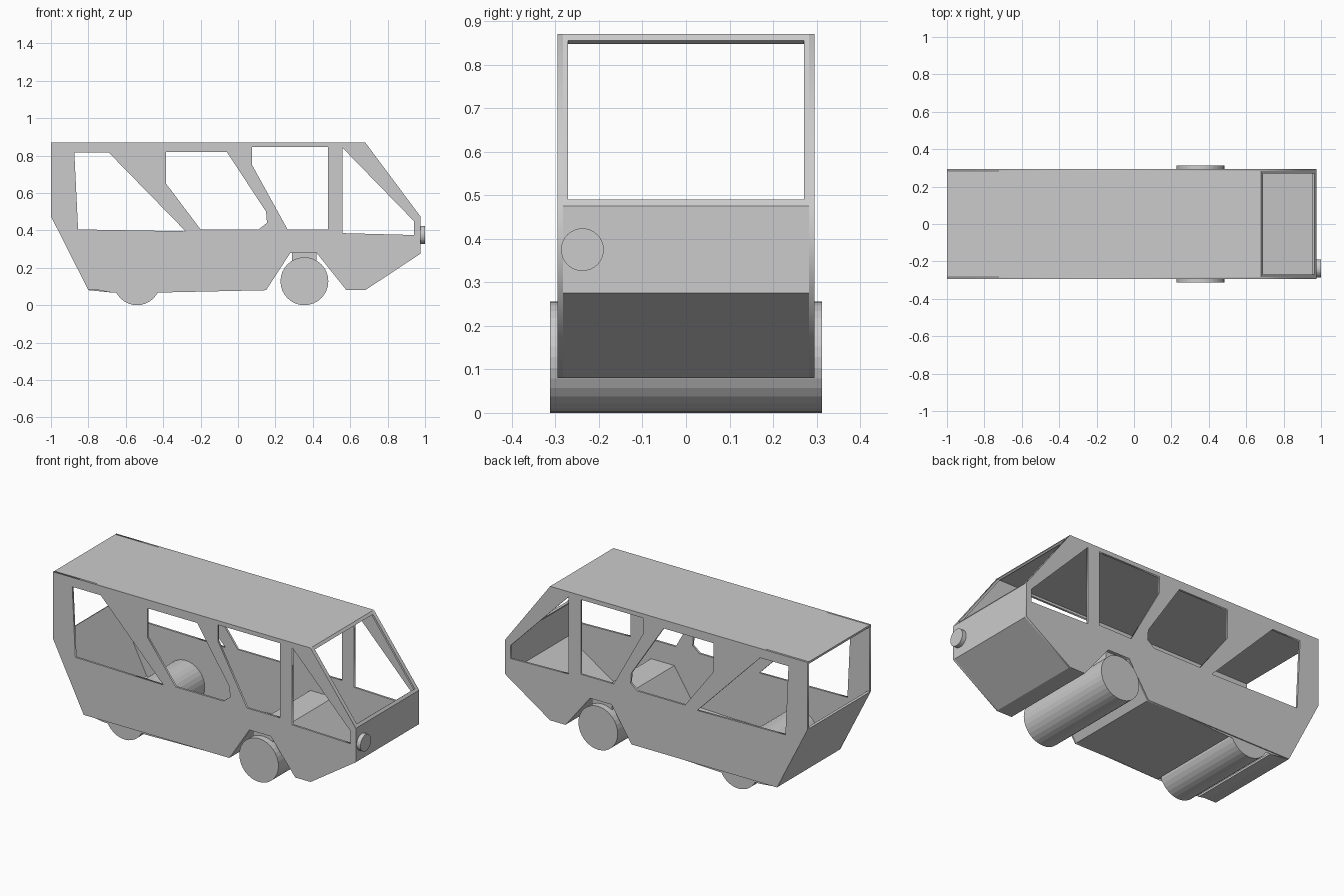
import bpy, bmesh, math

if "Cube" in bpy.data.objects:
    bpy.data.objects.remove(bpy.data.objects["Cube"])

HALF, WALL = 0.295, 0.012


def material(name, v):
    m = bpy.data.materials.new(name)
    m.diffuse_color = (v, v, v, 1)
    m.use_nodes = True
    m.node_tree.nodes["Principled BSDF"].inputs["Base Color"].default_value = m.diffuse_color
    return m


GREY = material("plain grey", 0.6)

# Body outline in side view, from rear bottom round to rear top
outline = [(-1, 0.475), (-0.8, 0.08), (-0.68, 0.08), (-0.40, 0.08), (0.15, 0.08),
           (0.28, 0.28), (0.42, 0.28), (0.58, 0.08), (0.68, 0.08),
           (0.975, 0.275), (0.975, 0.475), (0.68, 0.87), (-1, 0.87)]
REAR_AXLE_HOLE, WINDSHIELD = 2, 10

windows = [
    [(-0.875, 0.815), (-0.69, 0.815), (-0.28, 0.395), (-0.855, 0.405)],
    [(-0.385, 0.82), (-0.06, 0.82), (0.15, 0.5), (0.155, 0.44), (0.11, 0.405),
     (-0.2, 0.405), (-0.385, 0.65)],
    [(0.075, 0.845), (0.48, 0.845), (0.48, 0.405), (0.265, 0.405), (0.075, 0.75)],
    [(0.56, 0.84), (0.94, 0.45), (0.94, 0.375), (0.56, 0.385)],
]


def side_panel(name, y):
    """Flat filled outline with window holes, standing in the xz plane."""
    cu = bpy.data.curves.new(name, 'CURVE')
    cu.dimensions, cu.fill_mode, cu.extrude = '2D', 'BOTH', WALL / 2
    for pts in [outline] + windows:
        sp = cu.splines.new('POLY')
        sp.points.add(len(pts) - 1)
        for p, (x, z) in zip(sp.points, pts):
            p.co = (x, z, 0, 1)
        sp.use_cyclic_u = True
    ob = bpy.data.objects.new(name, cu)
    bpy.context.collection.objects.link(ob)
    ob.rotation_euler.x = math.pi / 2
    ob.location.y = y
    bpy.ops.object.select_all(action='DESELECT')
    ob.select_set(True)
    bpy.context.view_layer.objects.active = ob
    bpy.ops.object.convert(target='MESH')
    ob = bpy.context.object
    ob.data.materials.clear()
    ob.data.materials.append(GREY)


for name, s in (("near_side_panel", -1), ("far_side_panel", 1)):
    side_panel(name, s * (HALF - WALL / 2))

# Roof, windshield frame, nose, floor and rear slope as one folded sheet
bm = bmesh.new()
w = HALF - WALL / 2
rows = [[bm.verts.new((x, y, z)) for y in (-w, w)] for x, z in outline]
faces = [bm.faces.new((a[0], a[1], b[1], b[0])) for a, b in zip(rows, rows[1:])]
for index, rim in ((REAR_AXLE_HOLE, 0.014), (WINDSHIELD, 0.026)):
    bmesh.ops.inset_individual(bm, faces=[faces[index]], thickness=rim)
    bmesh.ops.delete(bm, geom=[faces[index]], context='FACES')
bm.normal_update()
# Outward normals: roof must point up
roof = max(bm.faces, key=lambda f: f.calc_center_median().z)
if roof.normal.z < 0:
    bmesh.ops.reverse_faces(bm, faces=bm.faces[:])
me = bpy.data.meshes.new("body_shell")
bm.to_mesh(me)
bm.free()
me.materials.append(GREY)
shell = bpy.data.objects.new("body_shell", me)
bpy.context.collection.objects.link(shell)
mod = shell.modifiers.new("thickness", 'SOLIDIFY')
mod.thickness, mod.offset = WALL, -1


def cylinder(name, loc, radius, depth, rot):
    bpy.ops.mesh.primitive_cylinder_add(vertices=32, radius=radius, depth=depth,
                                        location=loc, rotation=rot)
    bpy.context.object.name = name
    bpy.context.object.data.materials.append(GREY)


# Full-width wheel rollers and the single headlight
across, along = (math.pi / 2, 0, 0), (0, math.pi / 2, 0)
cylinder("front_wheels", (0.355, 0, 0.128), 0.128, 0.625, across)
cylinder("rear_wheels", (-0.54, 0, 0.125), 0.125, 0.57, across)
cylinder("headlight", (0.985, -0.238, 0.375), 0.049, 0.03, along)

# Mounting block between front wheels and arch
bpy.ops.mesh.primitive_cube_add(size=1, location=(0.355, 0, 0.255))
block = bpy.context.object
block.name = "front_axle_mount"
block.scale = (0.13, 0.55, 0.06)
block.data.materials.append(GREY)
